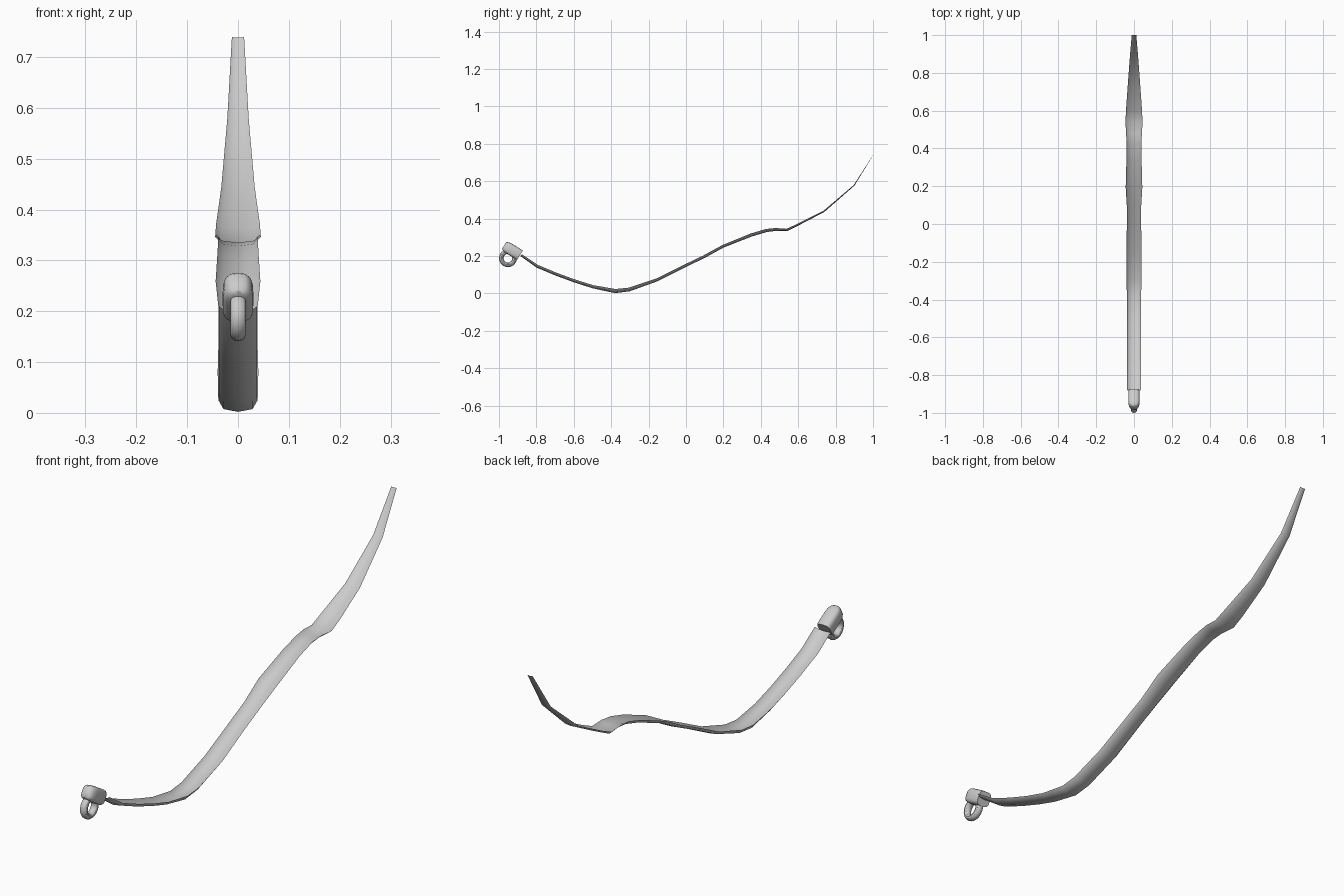
import bpy, math
from mathutils import Vector

if "Cube" in bpy.data.objects:
    bpy.data.objects.remove(bpy.data.objects["Cube"])


def make(name, verts, faces, angle=35):
    me = bpy.data.meshes.new(name)
    me.from_pydata(verts, [], faces)
    me.update()
    ob = bpy.data.objects.new(name, me)
    bpy.context.collection.objects.link(ob)
    bpy.ops.object.select_all(action='DESELECT')
    ob.select_set(True)
    bpy.context.view_layer.objects.active = ob
    bpy.ops.object.shade_smooth_by_angle(angle=math.radians(angle))
    return ob


def bridge(rows, n, closed):
    # quads between successive rows of n points
    last = n if closed else n - 1
    return [(r * n + i, r * n + (i + 1) % n, (r + 1) * n + (i + 1) % n, (r + 1) * n + i)
            for r in range(rows - 1) for i in range(last)]


# Strap: shallow channel swept along a side profile (y, z, half width, depth)
path = [(-.885, .20, .037, .012), (-.80, .139, .037, .016), (-.70, .097, .037, .016),
        (-.60, .060, .037, .016), (-.50, .028, .037, .017), (-.38, .002, .038, .022),
        (-.30, .012, .039, .020), (-.15, .066, .040, .016), (0, .142, .038, .015),
        (.10, .190, .038, .015), (.20, .245, .044, .015), (.35, .304, .040, .017),
        (.43, .328, .039, .017), (.48, .335, .042, .015), (.54, .333, .045, .013),
        (.60, .363, .043, .010), (.74, .436, .033, .008), (.90, .576, .021, .005),
        (1.0, .738, .012, .002)]
section = [(-1, 1), (-.75, .25), (0, 0), (.75, .25), (1, 1)]
verts = []
for i, (y, z, w, d) in enumerate(path):
    a, b = path[max(i - 1, 0)], path[min(i + 1, len(path) - 1)]
    t = Vector((0, b[0] - a[0], b[1] - a[1])).normalized()
    nrm = Vector((0, -t.z, t.y))
    if i == len(path) - 1:
        nrm = Vector((0, 0, 1))
    verts += [Vector((u * w, y, z)) + nrm * (h * d) for u, h in section]
strap = make("strap", verts, bridge(len(path), 5, False), 50)

# End cap: rounded socket gripping the strap end
front, back = Vector((0, -.970, .255)), Vector((0, -.888, .205))
axis = (back - front).normalized()
up = Vector((0, -axis.z, axis.y))
N = 20
stations = [(-.03, .5), (.04, .75), (.15, .92), (.32, 1), (.9, 1), (1, .95)]
verts = []
for t, s in stations:
    for k in range(N):
        a = 2 * math.pi * k / N
        c, q = math.cos(a), math.sin(a)
        x = math.copysign(abs(c) ** .6, c) * .030 * s
        h = math.copysign(abs(q) ** .6, q) * .030 * (.35 + .65 * s)
        verts.append(front.lerp(back, t) + Vector((x, 0, 0)) + up * h)
faces = bridge(len(stations), N, True)
faces += [tuple(reversed(range(N))), tuple(range(len(verts) - N, len(verts)))]
make("end_cap", verts, faces, 50)

# Hanging ring under the cap
bpy.ops.mesh.primitive_torus_add(major_radius=.0355, minor_radius=.0125, major_segments=24,
                                 minor_segments=12, location=(0, -.952, .189),
                                 rotation=(0, math.pi / 2, 0))
ring = bpy.context.object
ring.name = "end_ring"
ring.scale.z = 1.2
bpy.ops.object.shade_smooth_by_angle()
